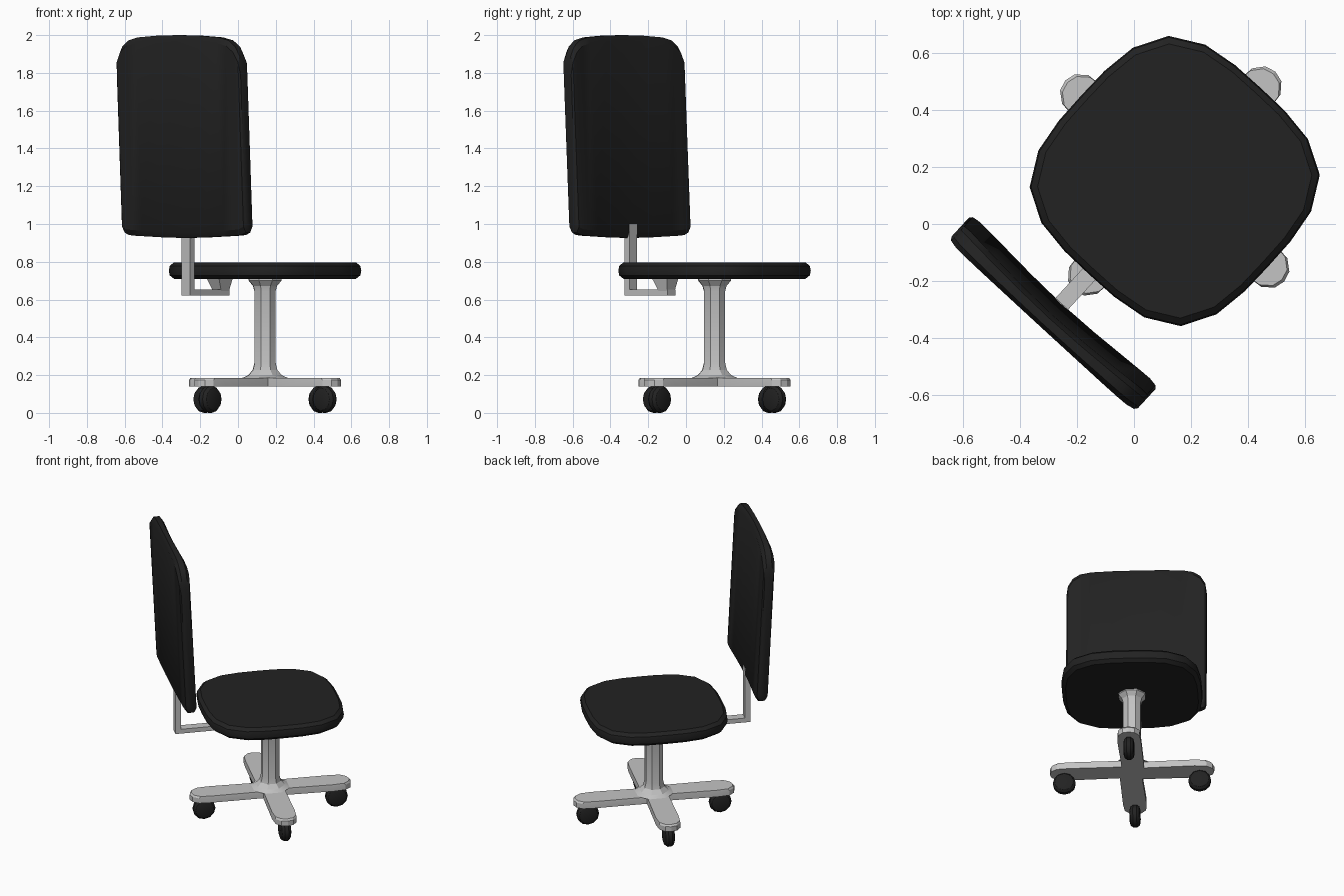
import bpy, bmesh, math
from mathutils import Matrix, Vector

if "Cube" in bpy.data.objects:
    bpy.data.objects.remove(bpy.data.objects["Cube"])

# Chair frame: local +x is the seat front, turned about the column
CHAIR = Matrix.Translation((0.143, 0.151, 0)) @ Matrix.Rotation(math.radians(47.4), 4, 'Z')


def material(name, value):
    m = bpy.data.materials.new(name)
    m.diffuse_color = (value, value, value, 1)
    m.use_nodes = True
    m.node_tree.nodes["Principled BSDF"].inputs["Base Color"].default_value = m.diffuse_color
    return m


BLACK = material("black upholstery", 0.016)
GREY = material("light grey metal", 0.55)


def loft(name, rings, mat, xf=Matrix(), smooth=35):
    """Skin a list of equal-length point rings and cap both ends."""
    bm = bmesh.new()
    loops = [[bm.verts.new(p) for p in ring] for ring in rings]
    n = len(loops[0])
    for a, b in zip(loops, loops[1:]):
        for i in range(n):
            j = (i + 1) % n
            bm.faces.new((a[i], a[j], b[j], b[i]))
    bm.faces.new(loops[0][::-1])
    bm.faces.new(loops[-1])
    bmesh.ops.recalc_face_normals(bm, faces=bm.faces)
    me = bpy.data.meshes.new(name)
    bm.to_mesh(me)
    bm.free()
    me.transform(CHAIR @ xf)
    me.materials.append(mat)
    if smooth:
        me.shade_smooth()
        me.set_sharp_from_angle(angle=math.radians(smooth))
    ob = bpy.data.objects.new(name, me)
    bpy.context.collection.objects.link(ob)
    return ob


def flat_ring(outline, z, s=1.0):
    return [(x * s, y * s, z) for x, y in outline]


def circle(r, n, phase=0.5):
    return [(r * math.cos(2 * math.pi * (i + phase) / n),
             r * math.sin(2 * math.pi * (i + phase) / n)) for i in range(n)]


def rect(cx, hx, hy, z):
    return [(cx - hx, -hy, z), (cx + hx, -hy, z), (cx + hx, hy, z), (cx - hx, hy, z)]


# Seat: rounded square cushion
seat = []
for x, y in circle(1, 24, 0):
    k = 0.445 / (abs(x) ** 3.3 + abs(y) ** 3.3) ** (1 / 3.3)
    seat.append((x * k, y * k))
loft("seat", [flat_ring(seat, 0.708, 0.94), flat_ring(seat, 0.728, 0.99),
              flat_ring(seat, 0.752), flat_ring(seat, 0.778, 0.99),
              flat_ring(seat, 0.797, 0.945)], BLACK)

# Backrest: upright sections lofted across its width, thinner in the middle
half = [(0.445, 1.82, 0.985, 0.012, 0.0), (0.436, 1.885, 0.955, 0.004, 0.0),
        (0.405, 1.94, 0.942, 0.0, 0.0), (0.36, 1.972, 0.938, 0.0, 0.002),
        (0.29, 1.988, 0.935, 0.0, 0.006), (0.15, 1.997, 0.929, 0.0, 0.014)]
columns = [(-v, *r) for v, *r in half] + [(0, 2.0, 0.926, 0, 0.018)] + half[::-1]
sections = []
for v, top, bottom, pinch, dish in columns:
    rear, front = -0.645 + pinch, -0.568 - pinch - dish
    c = (front - rear) * 0.25
    ring = [(rear, bottom + 0.03), (rear + c, bottom), (front - c, bottom), (front, bottom + 0.03),
            (front, top - 0.03), (front - c, top), (rear + c, top), (rear, top - 0.03)]
    sections.append([(u - 0.05 * (z - 0.95), v, z) for u, z in ring])
loft("backrest", sections, BLACK, smooth=30)

# Backrest support: post, horizontal arm and tapered bracket under the seat
loft("back_post", [rect(-0.603, 0.018, 0.03, z) for z in (0.622, 1.0)], GREY, smooth=0)
loft("back_arm", [rect(-0.46, 0.15, 0.03, z) for z in (0.622, 0.652)], GREY, smooth=0)
loft("seat_bracket", [rect(-0.345, 0.03, 0.03, 0.645), rect(-0.355, 0.055, 0.045, 0.715)],
     GREY, smooth=0)

# Column: faceted tube flaring at both ends
profile = [(0.13, 0.184), (0.095, 0.2), (0.07, 0.226), (0.06, 0.265),
           (0.06, 0.645), (0.068, 0.672), (0.092, 0.7), (0.092, 0.715)]
loft("column", [flat_ring(circle(r, 8), z) for r, z in profile], GREY, smooth=20)

# Base: four-armed cross with blunt rounded tips
arm = [(0.08, -0.062), (0.40, -0.075), (0.475, -0.068), (0.512, -0.038),
       (0.522, 0), (0.512, 0.038), (0.475, 0.068), (0.40, 0.075)]
cross = []
for k in range(4):
    rot = Matrix.Rotation(k * math.pi / 2, 2)
    cross += [tuple(rot @ Vector(p)) for p in arm]
loft("base", [flat_ring(cross, 0.14), flat_ring(cross, 0.174),
              flat_ring(cross, 0.186, 0.98)], GREY, smooth=20)

# Casters: rounded wheels rolling along each arm
wheel = [(0.042, -0.034), (0.06, -0.028), (0.072, -0.012),
         (0.072, 0.012), (0.06, 0.028), (0.042, 0.034)]
for k in range(4):
    xf = (Matrix.Rotation(k * math.pi / 2, 4, 'Z') @ Matrix.Translation((0.43, 0, 0.072))
          @ Matrix.Rotation(math.pi / 2, 4, 'X'))
    loft(f"caster_{k + 1}", [flat_ring(circle(r, 12, 0), z) for r, z in wheel], BLACK, xf)
